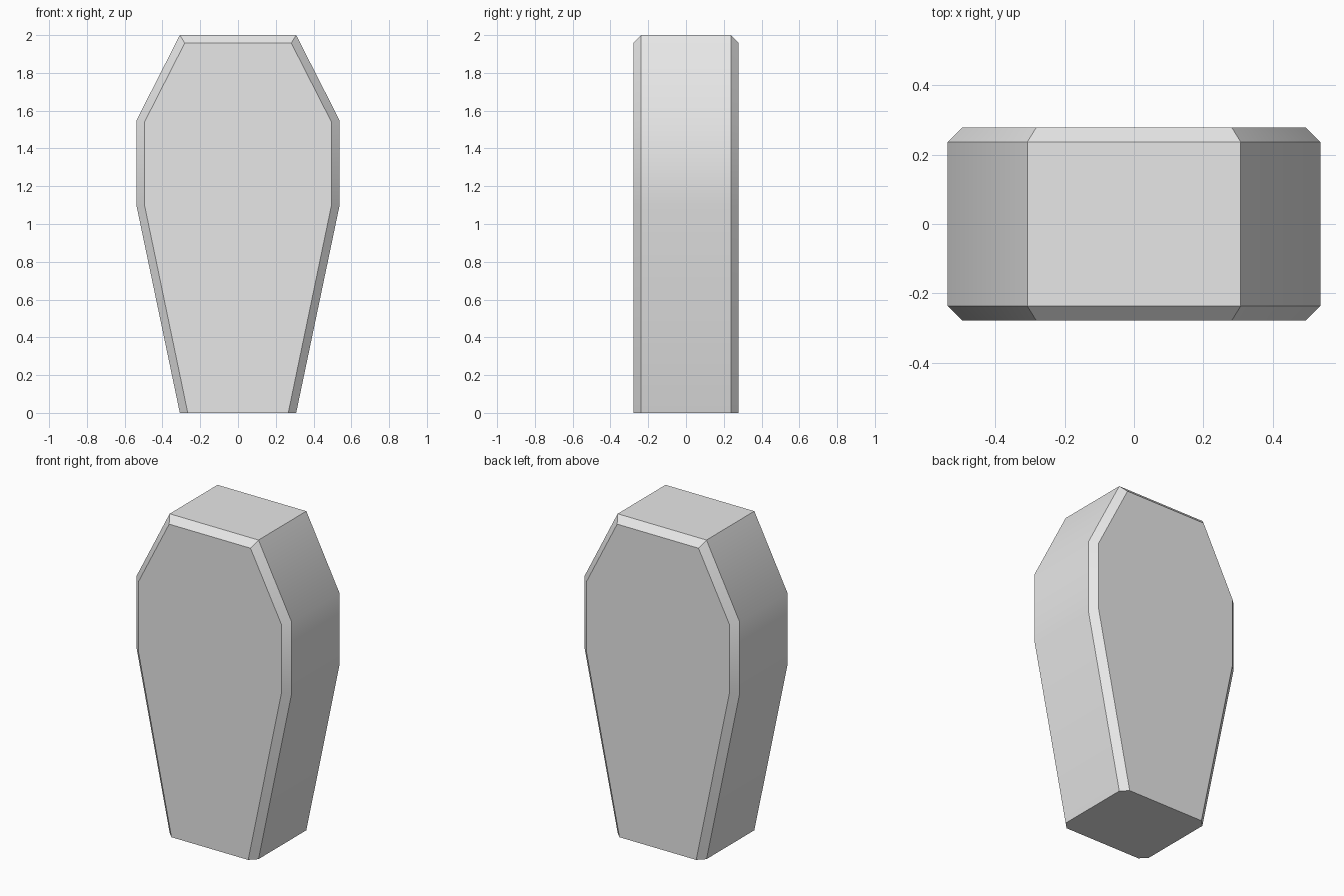
import bpy
import bmesh
from math import radians

cube = bpy.data.objects.get("Cube")
if cube:
    bpy.data.objects.remove(cube, do_unlink=True)

# Plain grey material
GREY = (0.8, 0.8, 0.8, 1)
grey = bpy.data.materials.new("light_grey")
grey.use_nodes = True
grey.diffuse_color = GREY
grey.node_tree.nodes["Principled BSDF"].inputs["Base Color"].default_value = GREY

# Right half outlines (x, z) from foot to head: full body and inset lid panel
BODY = [(0.308, 0), (0.538, 1.1), (0.538, 1.548), (0.308, 2)]
PANEL = [(0.266, 0), (0.496, 1.105), (0.496, 1.538), (0.282, 1.958)]
BODY_Y, PANEL_Y = 0.237, 0.279


def ring(bm, half, y):
    """Mirror a half outline into a closed ring of vertices at depth y."""
    outline = half + [(-x, z) for x, z in reversed(half)]
    return [bm.verts.new((x, y, z)) for x, z in outline]


# Coffin body: four rings skinned together, bevelled towards both lids
bm = bmesh.new()
rings = [ring(bm, PANEL, -PANEL_Y), ring(bm, BODY, -BODY_Y),
         ring(bm, BODY, BODY_Y), ring(bm, PANEL, PANEL_Y)]
count = len(rings[0])
for a, b in zip(rings, rings[1:]):
    for i in range(count - 1):
        bm.faces.new((a[i], a[i + 1], b[i + 1], b[i]))

# Front and back lids
bm.faces.new(rings[0])
bm.faces.new(rings[-1])

# Single flat base
bm.faces.new([r[0] for r in rings] + [r[-1] for r in reversed(rings)])
bmesh.ops.recalc_face_normals(bm, faces=bm.faces)

mesh = bpy.data.meshes.new("coffin")
bm.to_mesh(mesh)
bm.free()
mesh.materials.append(grey)
coffin = bpy.data.objects.new("coffin", mesh)
bpy.context.collection.objects.link(coffin)

# Soft shading along the gentle side bends, crisp bevels
bpy.ops.object.select_all(action='DESELECT')
coffin.select_set(True)
bpy.context.view_layer.objects.active = coffin
bpy.ops.object.shade_smooth_by_angle(angle=radians(30))
